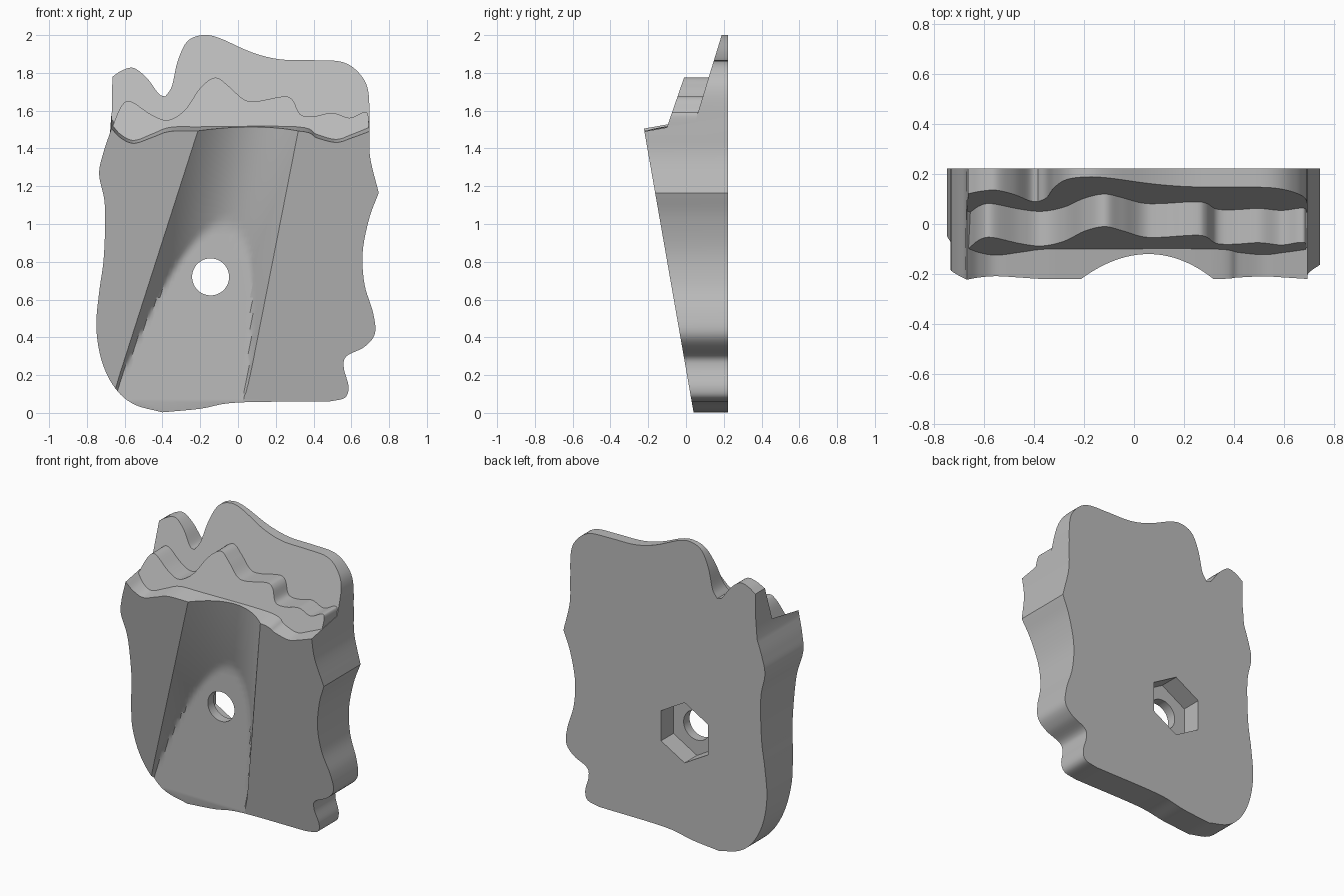
import bpy, bmesh, math
from mathutils import Vector, Matrix

if "Cube" in bpy.data.objects:
    bpy.data.objects.remove(bpy.data.objects["Cube"])

BACK = 0.222
grey = bpy.data.materials.new("stone_grey")
grey.use_nodes = True
grey.diffuse_color = (0.5, 0.5, 0.5, 1)
grey.node_tree.nodes["Principled BSDF"].inputs["Base Color"].default_value = (0.5, 0.5, 0.5, 1)


def smooth(points, steps=6):
    """Catmull-Rom curve through the points, ends included."""
    p = [Vector(q) for q in points]
    p = [2 * p[0] - p[1]] + p + [2 * p[-1] - p[-2]]
    out = []
    for a, b, c, d in zip(p, p[1:], p[2:], p[3:]):
        for i in range(steps):
            t = i / steps
            out.append(0.5 * (2 * b + (c - a) * t + (2 * a - 5 * b + 4 * c - d) * t * t
                              + (3 * b - a - 3 * c + d) * t ** 3))
    return out + [p[-2]]


def outline(*curves):
    """Chain smooth curves into a closed outline without doubled corners."""
    out = []
    for curve in curves:
        for v in smooth(curve):
            if not out or (v - out[-1]).length > 1e-4:
                out.append(v)
    return out[:-1] if (out[0] - out[-1]).length < 1e-4 else out


def finish(name, bm):
    bmesh.ops.recalc_face_normals(bm, faces=bm.faces)
    mesh = bpy.data.meshes.new(name)
    bm.to_mesh(mesh)
    bm.free()
    mesh.materials.append(grey)
    obj = bpy.data.objects.new(name, mesh)
    bpy.context.collection.objects.link(obj)
    return obj


def slab(name, pts, front, rise=lambda v: 0):
    """Outline extruded from the back plane to a slanted front plane."""
    bm = bmesh.new()
    f = [bm.verts.new((v.x, front(v.y), v.y)) for v in pts]
    b = [bm.verts.new((v.x, BACK, v.y + rise(v))) for v in pts]
    bm.faces.new(f)
    bm.faces.new(b[::-1])
    for i in range(len(pts)):
        j = (i + 1) % len(pts)
        bm.faces.new((f[i], f[j], b[j], b[i]))
    return finish(name, bm)


def cut(obj, cutter):
    mod = obj.modifiers.new("cut", "BOOLEAN")
    mod.operation = "DIFFERENCE"
    mod.solver = "EXACT"
    mod.object = cutter
    bpy.context.view_layer.update()
    graph = bpy.context.evaluated_depsgraph_get()
    mesh = bpy.data.meshes.new_from_object(obj.evaluated_get(graph))
    obj.modifiers.clear()
    obj.data = mesh
    bpy.data.objects.remove(cutter)


def peg(sides, radius, y0, y1):
    """Prism along y through the bolt position."""
    bm = bmesh.new()
    place = Matrix.Translation((-0.145, (y0 + y1) / 2, 0.72)) @ Matrix.Rotation(math.pi / 2, 4, "X")
    bmesh.ops.create_cone(bm, cap_ends=True, segments=sides, radius1=radius, radius2=radius,
                          depth=y1 - y0, matrix=place)
    return finish("bolt_cutter", bm)


def lower_front(z):
    return 0.03 - 0.175 * (z - 0.06)


# Edge curves, listed as (x, z)
left_side = [(-0.4, 0.003), (-0.55, 0.045), (-0.65, 0.13), (-0.72, 0.27), (-0.75, 0.45),
             (-0.735, 0.64), (-0.71, 0.83), (-0.705, 1.1), (-0.735, 1.26), (-0.715, 1.37), (-0.67, 1.505)]
ledge = [(-0.67, 1.505), (-0.62, 1.455), (-0.55, 1.427), (-0.45, 1.46), (-0.36, 1.49), (-0.2, 1.493),
         (0.31, 1.493), (0.42, 1.455), (0.52, 1.432), (0.6, 1.455), (0.695, 1.49)]
upper_right = [(0.695, 1.49), (0.7, 1.35), (0.745, 1.165)]
lower_right = [(0.745, 1.165), (0.695, 1.03), (0.66, 0.85), (0.67, 0.68), (0.715, 0.53), (0.725, 0.42),
               (0.67, 0.35), (0.575, 0.3), (0.56, 0.24), (0.585, 0.14), (0.565, 0.08), (0.48, 0.06)]
bottom = [(0.48, 0.06), (0.0, 0.055), (-0.2, 0.022), (-0.4, 0.003)]

# Lower body, with a ledge that climbs slightly towards the back
ledge_pts = {tuple(v) for v in smooth(ledge)}
body = slab("lower_body", outline(left_side, ledge, upper_right, lower_right, bottom), lower_front,
            lambda v: 0.08 if tuple(v) in ledge_pts else 0)

# Tapering groove with a flat floor
bm = bmesh.new()
rows = []
for i in range(41):
    z = -0.05 + 1.65 * i / 40
    left, right = -0.65 + 0.321 * (z - 0.13), 0.04 + 0.196 * (z - 0.07)
    mid, half, up = (left + right) / 2, (right - left) / 2, 1.5 - z
    depth = 0.105 + 0.08 * up + 0.08 * up * abs(up)
    row = [bm.verts.new((mid - 1.06 * half, -0.6, z))]
    for k in range(41):
        t = -1.06 + 2.12 * k / 40
        y = min(0.03, lower_front(z) + depth * (1 - t * t))
        row.append(bm.verts.new((mid + t * half, y, z)))
    row.append(bm.verts.new((mid + 1.06 * half, -0.6, z)))
    rows.append(row)
for a, b in zip(rows, rows[1:]):
    for k in range(len(a)):
        j = (k + 1) % len(a)
        bm.faces.new((a[k], a[j], b[j], b[k]))
bm.faces.new(rows[0])
bm.faces.new(rows[-1])
cut(body, finish("groove_cutter", bm))

# Bolt hole and hexagonal recess in the back
cut(body, peg(48, 0.098, -0.5, 0.5))
cut(body, peg(6, 0.2, BACK - 0.13, 0.5))

# Middle wavy step
crest = [(0.69, 1.5), (0.688, 1.58), (0.66, 1.59), (0.59, 1.562), (0.5, 1.588), (0.4, 1.57), (0.33, 1.58),
         (0.29, 1.655), (0.24, 1.675), (0.1, 1.65), (0.03, 1.66), (-0.05, 1.73), (-0.12, 1.775),
         (-0.2, 1.72), (-0.28, 1.605), (-0.37, 1.55), (-0.46, 1.58), (-0.57, 1.65), (-0.62, 1.62),
         (-0.665, 1.515)]
step = slab("middle_step", outline([(-0.665, 1.515)] + ledge[1:-1] + [(0.69, 1.5)], crest),
            lambda z: -0.10 + 0.345 * (z - 1.515))

# Tall back plate with the wavy skyline
shoulder = [(-0.67, 1.5), (-0.665, 1.78)]
ear = [(-0.665, 1.78), (-0.61, 1.815), (-0.55, 1.825), (-0.48, 1.77), (-0.42, 1.69), (-0.385, 1.675)]
skyline = [(-0.385, 1.675), (-0.35, 1.73), (-0.32, 1.86), (-0.27, 1.965), (-0.19, 2.0), (-0.1, 1.985),
           (0.07, 1.91), (0.22, 1.872), (0.4, 1.867), (0.55, 1.858), (0.64, 1.8), (0.69, 1.7), (0.695, 1.49)]
plate = slab("back_plate", outline(shoulder, ear, skyline, [(0.695, 1.49), (0.5, 1.43), (-0.5, 1.43), (-0.67, 1.5)]),
             lambda z: 0.04 + 0.307 * (z - 1.515))

# Smooth curved walls, keep creases sharp
bpy.ops.object.select_all(action="DESELECT")
for obj in (body, step, plate):
    obj.select_set(True)
bpy.context.view_layer.objects.active = body
bpy.ops.object.shade_smooth_by_angle(angle=math.radians(25))
